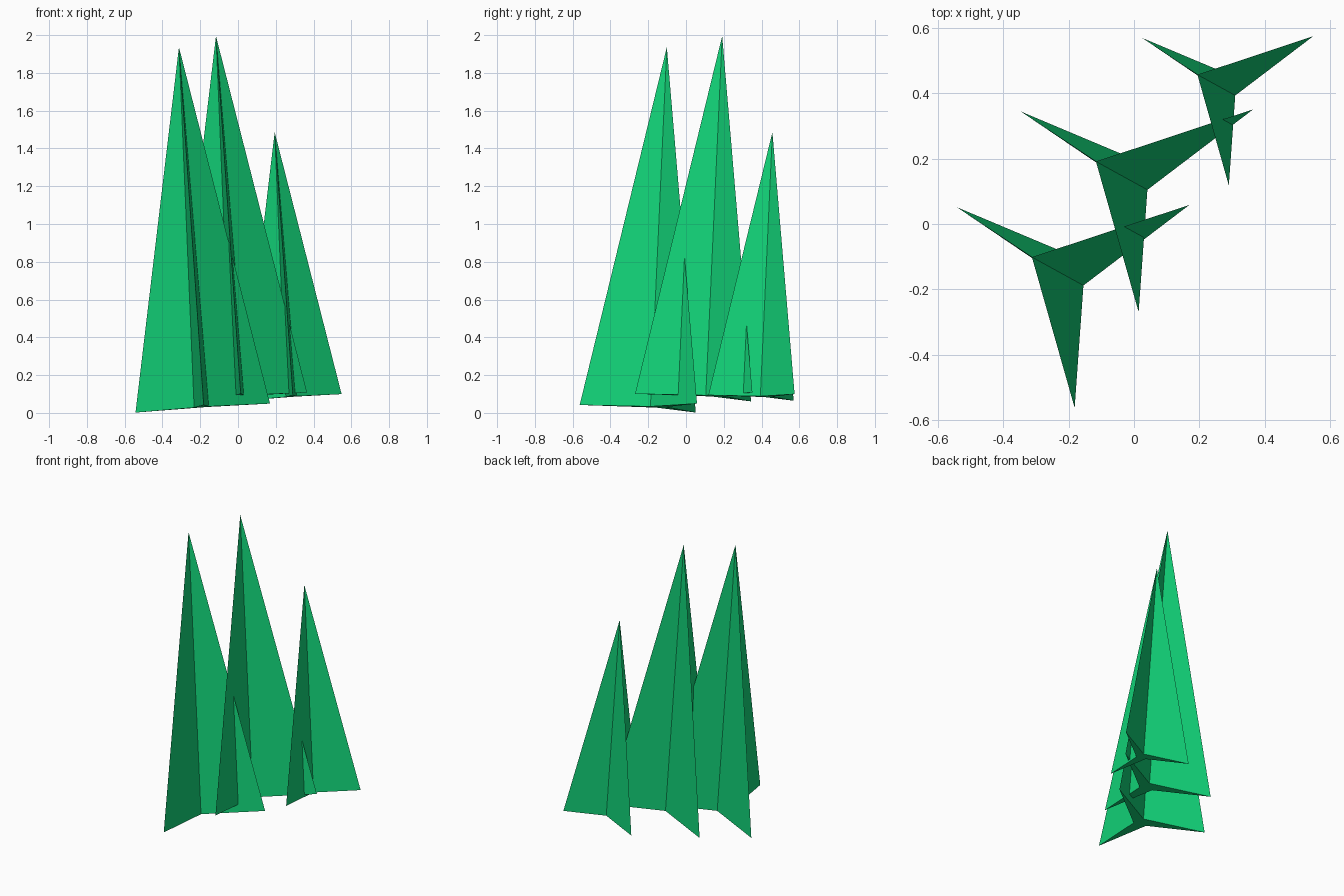
import bpy, bmesh
from math import radians, sin, cos
from mathutils import Vector

if "Cube" in bpy.data.objects:
    bpy.data.objects.remove(bpy.data.objects["Cube"])

green = bpy.data.materials.new("leaf_green")
green.diffuse_color = (0.006, 0.66, 0.19, 1)
green.use_nodes = True
green.node_tree.nodes["Principled BSDF"].inputs["Base Color"].default_value = green.diffuse_color

AXIS = Vector((-0.067, 0.026, 1))          # shared lean of all blades
TILT = Vector((0, 0, 1)).rotation_difference(AXIS)
TIP_R, INNER_R, HEIGHT = 0.412, 0.048, 1.91


def spike(name, base_centre, scale):
    """Three-armed star base rising to a single point."""
    bm = bmesh.new()
    ring = []
    for i in range(3):
        for r, deg in ((TIP_R, 30.5), (INNER_R, 69)):
            a = radians(deg + 120 * i)
            ring.append(bm.verts.new((r * cos(a), r * sin(a), 0)))
    apex = bm.verts.new((0, 0, HEIGHT))
    for i in range(6):
        bm.faces.new((ring[i], ring[(i + 1) % 6], apex))
    bm.faces.new(ring[::-1])               # underside
    mesh = bpy.data.meshes.new(name)
    bm.to_mesh(mesh)
    bm.free()
    mesh.materials.append(green)
    ob = bpy.data.objects.new(name, mesh)
    ob.rotation_mode = 'QUATERNION'
    ob.rotation_quaternion = TILT
    ob.location = base_centre
    ob.scale = (scale,) * 3
    bpy.context.collection.objects.link(ob)


# Row of three blades from front left to back right
spike("front_blade", (-0.185, -0.151, 0.031), 1.0)
spike("middle_blade", (0.011, 0.142, 0.09), 1.0)
spike("back_blade", (0.288, 0.421, 0.086), 0.735)
